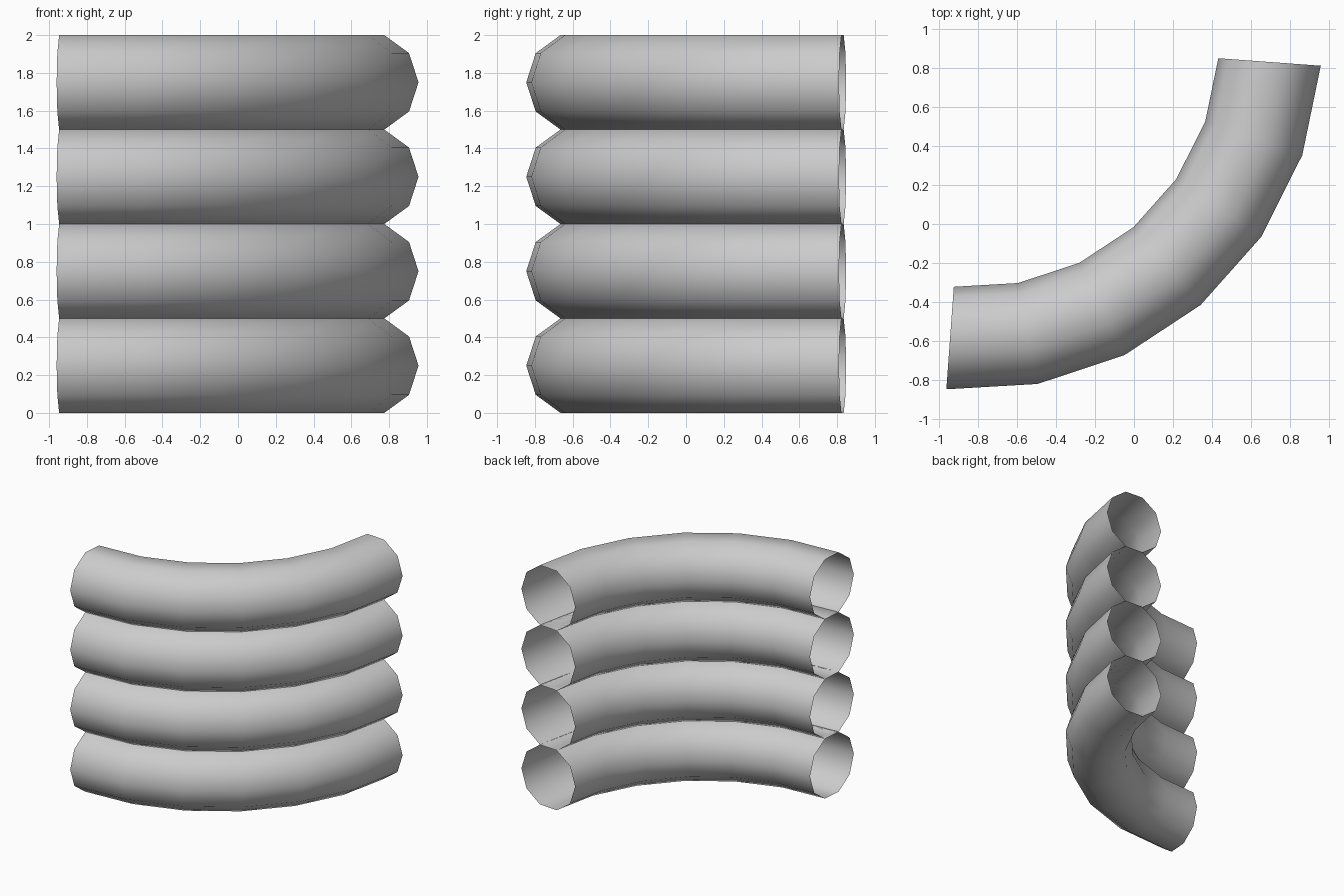
import bpy, bmesh
from math import sin, cos, radians, tau
from mathutils import Vector

if "Cube" in bpy.data.objects:
    bpy.data.objects.remove(bpy.data.objects["Cube"])

SIDES, STEPS = 10, 6
BEND_R = 1.5275                    # bend radius of the centreline
TUBE_R = 0.25 / sin(radians(72))   # gives a tube exactly 0.5 high
CENTER = Vector((-0.83, 0.94, 0))  # bend axis
START = radians(-94.17)


def bent_tube(name, z):
    bm = bmesh.new()
    # ten-sided open ring at the start of the bend
    ring = []
    for i in range(SIDES):
        a = tau * i / SIDES
        d = BEND_R + TUBE_R * cos(a)
        ring.append(bm.verts.new((CENTER.x + d * cos(START),
                                  CENTER.y + d * sin(START),
                                  z + TUBE_R * sin(a))))
    edges = [bm.edges.new((ring[i], ring[(i + 1) % SIDES])) for i in range(SIDES)]
    # sweep the ring through a quarter turn, ends left open
    bmesh.ops.spin(bm, geom=ring + edges, cent=CENTER, axis=(0, 0, 1),
                   angle=radians(90), steps=STEPS, use_duplicate=False)
    bmesh.ops.recalc_face_normals(bm, faces=bm.faces)
    # make sure the normals point out of the tube
    f = bm.faces[:][0]
    c = f.calc_center_median()
    flat = Vector((c.x - CENTER.x, c.y - CENTER.y, 0)).normalized() * BEND_R
    axis_point = CENTER + flat + Vector((0, 0, z))
    if f.normal.dot(c - axis_point) < 0:
        bmesh.ops.reverse_faces(bm, faces=bm.faces[:])
    for f in bm.faces:
        f.smooth = True
    me = bpy.data.meshes.new(name)
    bm.to_mesh(me)
    bm.free()
    ob = bpy.data.objects.new(name, me)
    bpy.context.collection.objects.link(ob)


# four curved pipes stacked on top of each other
for n in range(4):
    bent_tube(f"curved_pipe_{n + 1}", 0.25 + 0.5 * n)
